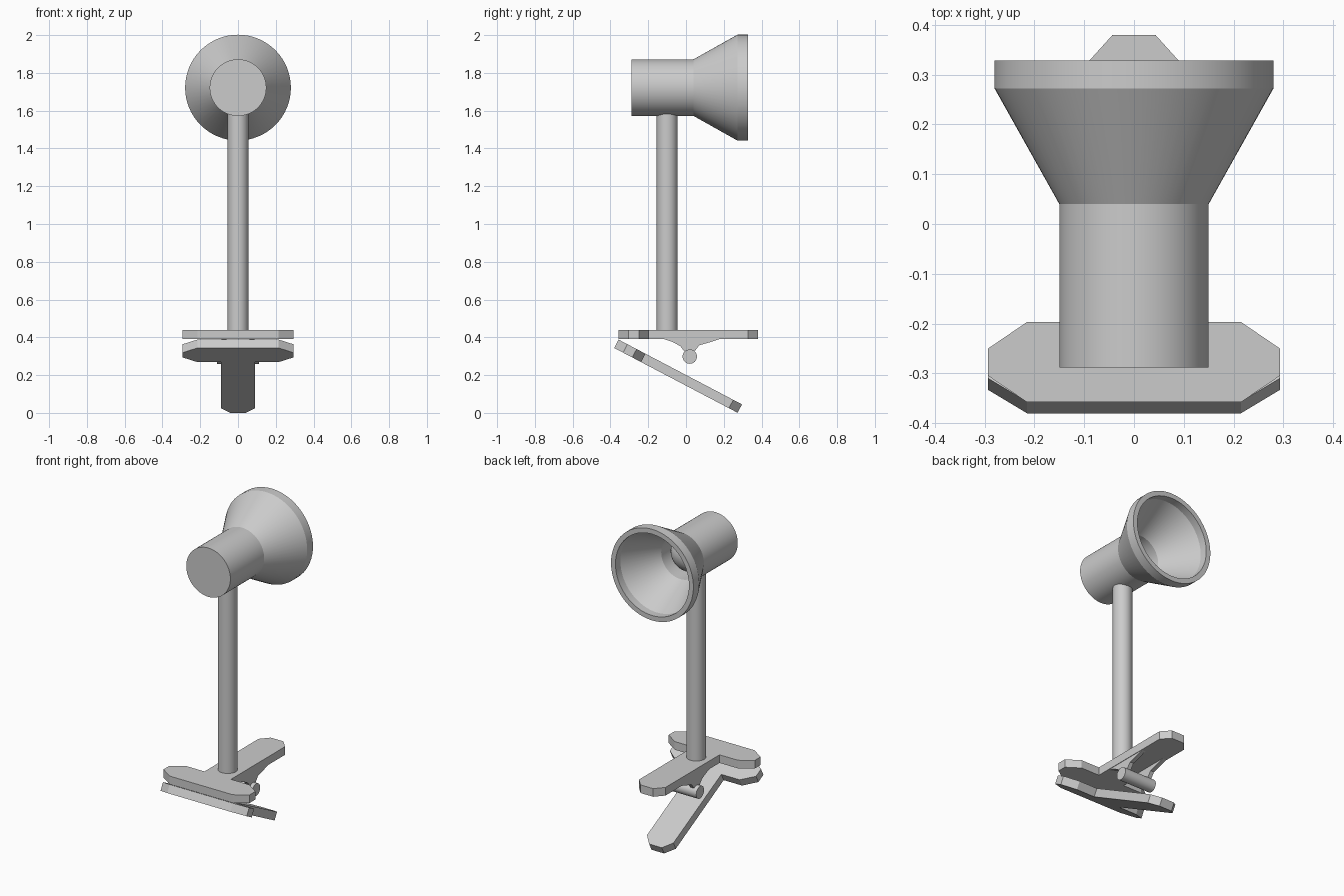
import bpy, bmesh, math
from mathutils import Matrix, Vector

if "Cube" in bpy.data.objects:
    bpy.data.objects.remove(bpy.data.objects["Cube"])

grey = bpy.data.materials.new("grey")
grey.diffuse_color = (0.6, 0.6, 0.6, 1)
grey.use_nodes = True
grey.node_tree.nodes["Principled BSDF"].inputs["Base Color"].default_value = grey.diffuse_color


def finish(name, bm, smooth=False):
    bmesh.ops.remove_doubles(bm, verts=bm.verts, dist=1e-5)
    bmesh.ops.recalc_face_normals(bm, faces=bm.faces)
    me = bpy.data.meshes.new(name)
    bm.to_mesh(me)
    bm.free()
    me.materials.append(grey)
    ob = bpy.data.objects.new(name, me)
    bpy.context.collection.objects.link(ob)
    if smooth:
        bpy.ops.object.select_all(action='DESELECT')
        ob.select_set(True)
        bpy.context.view_layer.objects.active = ob
        bpy.ops.object.shade_smooth_by_angle(angle=math.radians(25))
    return ob


def extrude(name, points, depth):
    """Fill an outline and push it along the vector depth."""
    bm = bmesh.new()
    face = bm.faces.new([bm.verts.new(p) for p in points])
    new = bmesh.ops.extrude_face_region(bm, geom=[face])['geom']
    verts = [v for v in new if isinstance(v, bmesh.types.BMVert)]
    bmesh.ops.translate(bm, verts=verts, vec=Vector(depth))
    return finish(name, bm)


def lathe(name, profile, centre, steps=64):
    """Revolve (radius, y) points around the y axis."""
    bm = bmesh.new()
    vs = [bm.verts.new((r, y, 0)) for r, y in profile]
    es = [bm.edges.new(p) for p in zip(vs, vs[1:])]
    bmesh.ops.spin(bm, geom=vs + es, cent=(0, 0, 0), axis=(0, 1, 0),
                   angle=math.tau, steps=steps)
    ob = finish(name, bm, True)
    ob.location = centre
    return ob


def cylinder(name, radius, length, matrix, segments=32):
    bm = bmesh.new()
    bmesh.ops.create_cone(bm, cap_ends=True, segments=segments, radius1=radius,
                          radius2=radius, depth=length, matrix=matrix)
    return finish(name, bm, True)


# T-shaped clamp jaws with chamfered corners
half = [(0.215, -0.358), (0.293, -0.305), (0.293, -0.25), (0.215, -0.197),
        (0.09, -0.197), (0.09, 0.328), (0.043, 0.38)]
outline = half + [(-x, y) for x, y in reversed(half)]
tee = [(x, y, 0) for x, y in outline]
upper = extrude("upper_jaw", tee, (0, 0, -0.05))
upper.location.z = 0.44

lower = extrude("lower_jaw", [(x, y + 0.358, 0) for x, y, z in tee], (0, 0, -0.05))
lower.rotation_euler.x = math.radians(-27.7)
lower.location = (0, -0.357, 0.388)

# hinge ribs under the upper jaw
rib = [(-0.12, 0.392), (-0.07, 0.375), (-0.03, 0.353), (-0.008, 0.325),
       (0.0, 0.29), (0.04, 0.29), (0.045, 0.325), (0.07, 0.358),
       (0.12, 0.372), (0.18, 0.392)]
for side, x in (("left", -0.087), ("right", 0.062)):
    extrude("hinge_rib_" + side, [(x, y, z) for y, z in rib], (0.025, 0, 0))

# hinge pin
cylinder("hinge_pin", 0.038, 0.22, Matrix.Translation((0, 0.02, 0.298))
         @ Matrix.Rotation(math.pi / 2, 4, 'Y'))

# upright post
cylinder("post", 0.055, 1.165, Matrix.Translation((0, -0.1, 1.0125)))

# lamp head: closed barrel flaring to an open shade
lathe("lamp_head", [(0, -0.288), (0.15, -0.288), (0.15, 0.04), (0.28, 0.272),
                    (0.28, 0.328), (0.25, 0.328), (0.25, 0.28), (0.13, 0.055),
                    (0.13, -0.08), (0, -0.08)], (0, 0, 1.722))

# rounded bulb in the throat
bulb = [(0.12 * math.cos(a), -0.06 + 0.12 * math.sin(a))
        for a in [math.pi / 2 * i / 10 for i in range(11)]]
lathe("bulb", [(0, -0.1), (0.12, -0.1)] + bulb, (0, 0, 1.722), 48)
